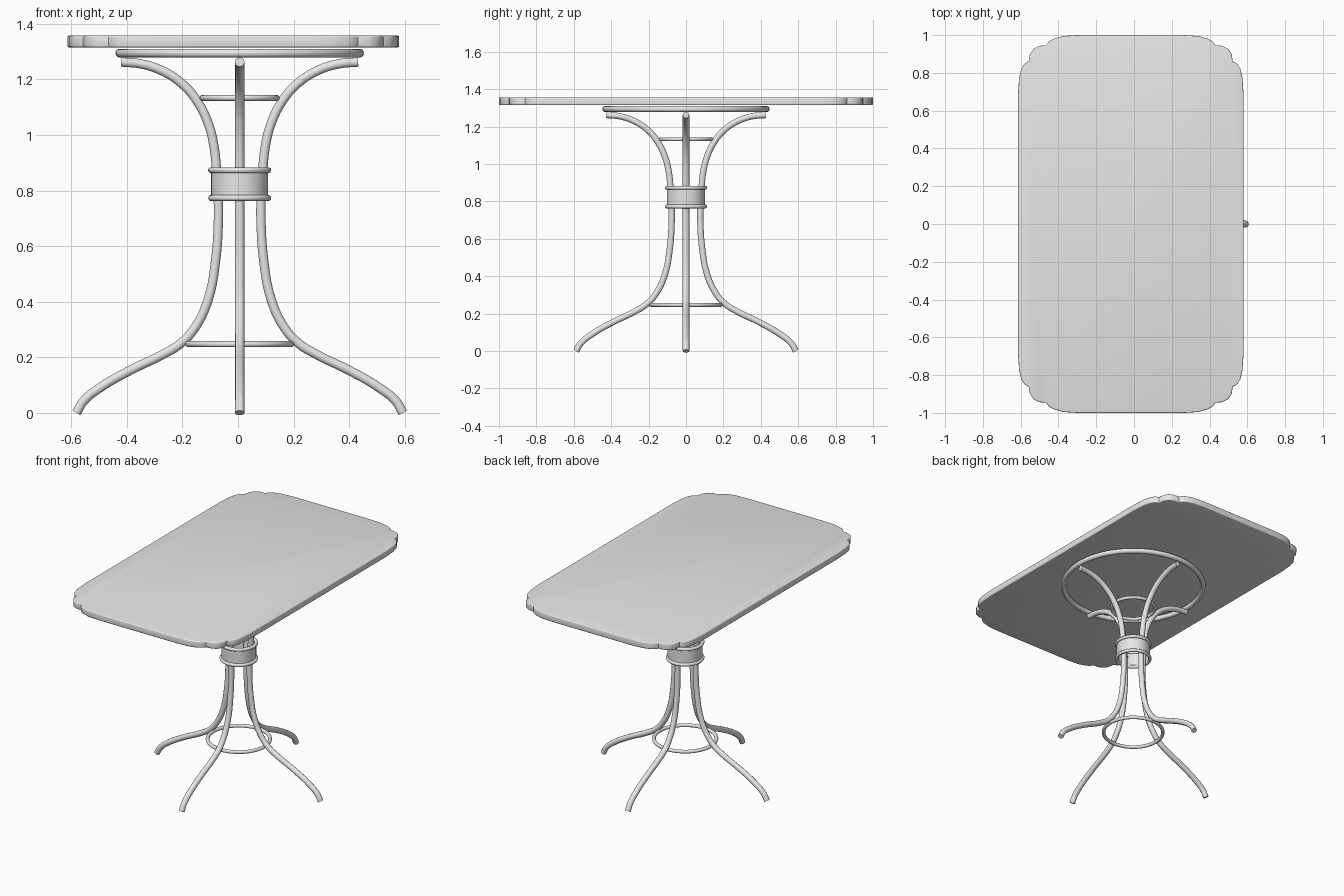
import bpy, bmesh, math

cube = bpy.data.objects.get("Cube")
if cube:
    bpy.data.objects.remove(cube, do_unlink=True)

BASE_X = 0.006    # axis of the pedestal
TOP_X = -0.017    # centre of the table top

grey = bpy.data.materials.new("light_grey")
grey.use_nodes = True
GREY = (0.8, 0.8, 0.8, 1)
grey.diffuse_color = GREY
grey.node_tree.nodes["Principled BSDF"].inputs["Base Color"].default_value = GREY


def finish(ob, angle=40):
    """Apply modifiers, give the material and smooth the shading."""
    bpy.ops.object.select_all(action='DESELECT')
    ob.select_set(True)
    bpy.context.view_layer.objects.active = ob
    bpy.ops.object.convert(target='MESH')
    ob = bpy.context.object
    ob.data.materials.clear()
    ob.data.materials.append(grey)
    bpy.ops.object.shade_smooth_by_angle(angle=math.radians(angle))
    return ob


def mesh_object(name, bm, location):
    bmesh.ops.recalc_face_normals(bm, faces=bm.faces)
    me = bpy.data.meshes.new(name)
    bm.to_mesh(me)
    bm.free()
    ob = bpy.data.objects.new(name, me)
    ob.location = location
    bpy.context.collection.objects.link(ob)
    return ob


def ring(name, outer, minor, z):
    bpy.ops.mesh.primitive_torus_add(
        major_radius=outer - minor, minor_radius=minor,
        major_segments=64, minor_segments=14, location=(BASE_X, 0, z))
    bpy.context.object.name = name
    finish(bpy.context.object)


def tube(name, path, radius, turn):
    cu = bpy.data.curves.new(name, 'CURVE')
    cu.dimensions = '3D'
    cu.bevel_depth = radius
    cu.bevel_resolution = 3
    cu.resolution_u = 5
    cu.use_fill_caps = True
    sp = cu.splines.new('BEZIER')
    sp.bezier_points.add(len(path) - 1)
    for p, (r, z) in zip(sp.bezier_points, path):
        p.handle_left_type = p.handle_right_type = 'AUTO'
        p.co = (r, 0, z)
    ob = bpy.data.objects.new(name, cu)
    ob.location = (BASE_X, 0, 0)
    ob.rotation_euler = (0, 0, turn)
    bpy.context.collection.objects.link(ob)
    finish(ob)


# Table top: one scalloped corner, mirrored to all four
corner = [(0.28, 1.0), (0.36, 0.995), (0.41, 0.98), (0.435, 0.965),
          (0.449, 0.946), (0.485, 0.943), (0.515, 0.928), (0.534, 0.9),
          (0.54, 0.862), (0.562, 0.85), (0.58, 0.822), (0.591, 0.775),
          (0.597, 0.69)]
right = corner + [(x, -y) for x, y in reversed(corner)]
outline = right + [(-x, -y) for x, y in right]
bm = bmesh.new()
face = bm.faces.new([bm.verts.new((x, y, 0)) for x, y in outline])
extruded = bmesh.ops.extrude_face_region(bm, geom=[face])["geom"]
bmesh.ops.translate(bm, vec=(0, 0, 0.042),
                    verts=[v for v in extruded if isinstance(v, bmesh.types.BMVert)])
top = mesh_object("table_top", bm, (TOP_X, 0, 1.315))
bevel = top.modifiers.new("rounded_edge", 'BEVEL')
bevel.width = 0.006
bevel.segments = 3
bevel.limit_method = 'ANGLE'
bevel.angle_limit = math.radians(60)
finish(top)

# Four bent legs, running from the floor to the support ring
leg_path = [(0.587, 0), (0.563, 0.041), (0.5, 0.092), (0.394, 0.153),
            (0.275, 0.211), (0.212, 0.25), (0.16, 0.308), (0.113, 0.409),
            (0.086, 0.553), (0.077, 0.679), (0.077, 0.769), (0.08, 0.823),
            (0.084, 0.885), (0.091, 0.95), (0.109, 1.029), (0.149, 1.115),
            (0.207, 1.184), (0.286, 1.234), (0.358, 1.256), (0.426, 1.262)]
for name, turn in (("left_leg", 0), ("back_leg", 90), ("right_leg", 180), ("front_leg", 270)):
    tube(name, leg_path, 0.0175, math.radians(turn))

# Rings tying the legs together
ring("support_ring", 0.447, 0.016, 1.294)
ring("upper_brace_ring", 0.144, 0.0105, 1.133)
ring("lower_brace_ring", 0.195, 0.011, 0.247)
ring("collar_upper_bead", 0.1135, 0.0105, 0.873)
ring("collar_lower_bead", 0.1135, 0.0105, 0.773)

# Open band around the waist
bm = bmesh.new()
bmesh.ops.create_cone(bm, cap_ends=False, segments=48, radius1=0.1025,
                      radius2=0.1025, depth=0.1)
collar = mesh_object("collar_band", bm, (BASE_X, 0, 0.823))
wall = collar.modifiers.new("wall", 'SOLIDIFY')
wall.thickness = 0.005
wall.offset = -1
finish(collar)
